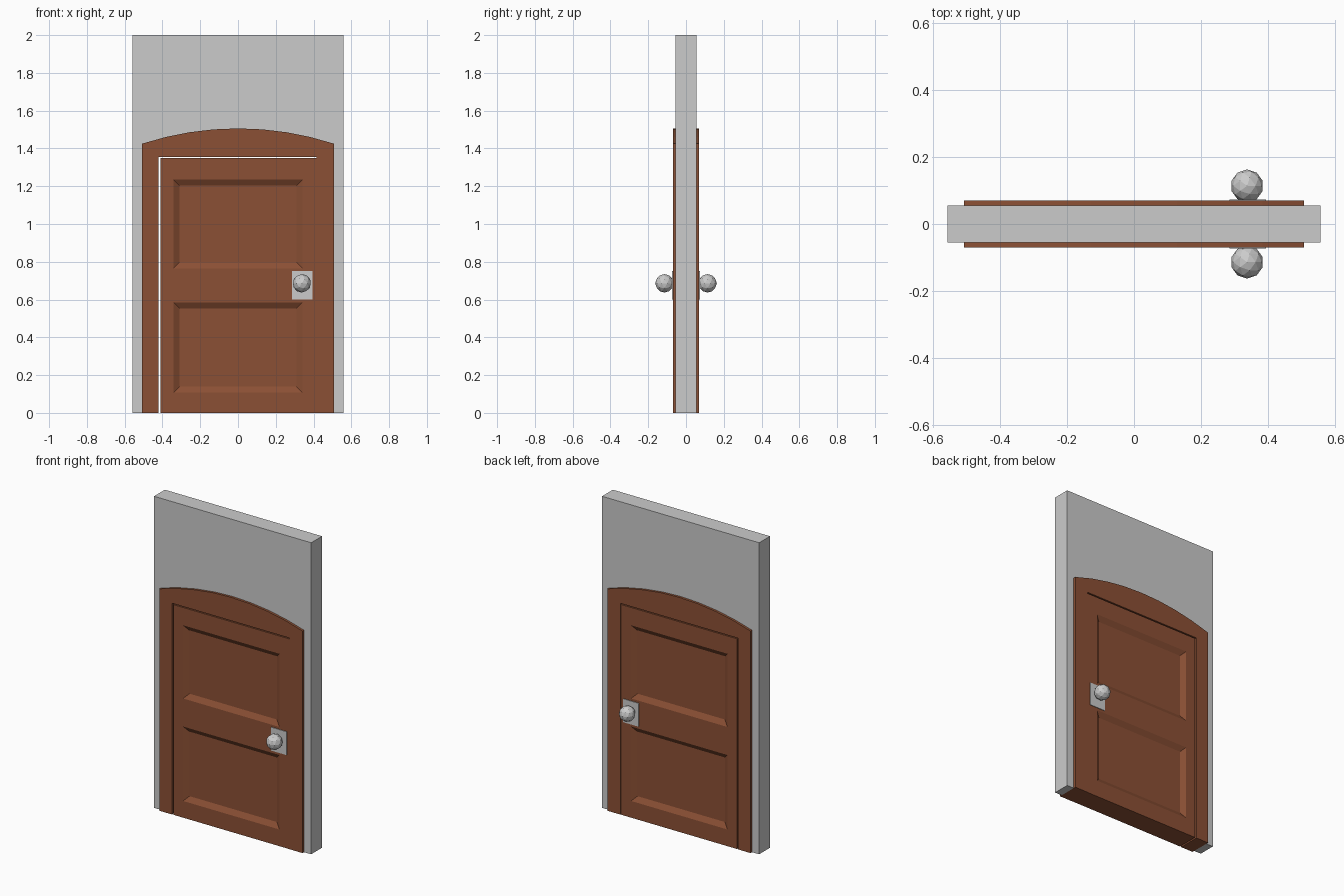
import bpy, bmesh, math

if "Cube" in bpy.data.objects:
    bpy.data.objects.remove(bpy.data.objects["Cube"])

brown = bpy.data.materials.new("dark_wood")
brown.diffuse_color = (0.26, 0.08, 0.035, 1)
brown.use_nodes = True
brown.node_tree.nodes["Principled BSDF"].inputs["Base Color"].default_value = brown.diffuse_color


def finish(bm, name, mat=None):
    bmesh.ops.recalc_face_normals(bm, faces=bm.faces)
    mesh = bpy.data.meshes.new(name)
    bm.to_mesh(mesh)
    bm.free()
    obj = bpy.data.objects.new(name, mesh)
    bpy.context.collection.objects.link(obj)
    if mat:
        mesh.materials.append(mat)
    return obj


def thicken(bm, depth):
    # extrude a flat sheet at y = -depth/2 back to y = +depth/2
    res = bmesh.ops.extrude_face_region(bm, geom=bm.faces[:], use_keep_orig=True)
    verts = [g for g in res["geom"] if isinstance(g, bmesh.types.BMVert)]
    bmesh.ops.translate(bm, verts=verts, vec=(0, depth, 0))
    bmesh.ops.recalc_face_normals(bm, faces=bm.faces)


def slab(name, outline, depth, mat=None):
    bm = bmesh.new()
    bm.faces.new([bm.verts.new((x, -depth / 2, z)) for x, z in outline])
    thicken(bm, depth)
    return finish(bm, name, mat)


# Shallow arch shared by the frame and the wall opening
HALF, SPRING, RISE, SEGS = 0.508, 1.425, 0.081, 8
R = (HALF ** 2 + RISE ** 2) / (2 * RISE)
A = math.asin(HALF / R)
arch = []
for i in range(SEGS + 1):
    a = -A + 2 * A * i / SEGS
    arch.append((R * math.sin(a), SPRING + RISE - R + R * math.cos(a)))
arch_outline = [(-HALF, 0)] + arch + [(HALF, 0)]

# Wall around the arched opening
slab("wall", [(-0.558, 0), (-0.558, 2), (0.558, 2), (0.558, 0)] + arch_outline[::-1], 0.11)

# Door frame with a square opening
slab("door_frame", arch_outline + [(0.415, 0), (0.415, 1.356), (-0.42, 1.356), (-0.42, 0)],
     0.14, brown)

# Door leaf with two recessed panels on each side
xs = [-0.41, -0.342, 0.342, 0.415]
zs = [0, 0.107, 0.585, 0.765, 1.235, 1.349]
bm = bmesh.new()
grid = [[bm.verts.new((x, -0.069, z)) for x in xs] for z in zs]
for j in range(len(zs) - 1):
    for i in range(len(xs) - 1):
        bm.faces.new((grid[j][i], grid[j][i + 1], grid[j + 1][i + 1], grid[j + 1][i]))
thicken(bm, 0.138)
panels = [f for f in bm.faces if f.calc_area() > 0.25 and abs(f.normal.y) > 0.9]
bmesh.ops.inset_individual(bm, faces=panels, thickness=0.045, depth=-0.02)
finish(bm, "door", brown)

# Knob and backplate on both faces
for side, s in (("front", -1), ("back", 1)):
    bm = bmesh.new()
    bmesh.ops.create_cube(bm, size=1)
    bmesh.ops.scale(bm, verts=bm.verts, vec=(0.11, 0.006, 0.15))
    bmesh.ops.translate(bm, verts=bm.verts, vec=(0.34, s * 0.07, 0.675))
    finish(bm, side + "_knob_plate")
    bm = bmesh.new()
    bmesh.ops.create_icosphere(bm, subdivisions=2, radius=0.049)
    bmesh.ops.translate(bm, verts=bm.verts, vec=(0.338, s * 0.114, 0.686))
    finish(bm, side + "_knob")
